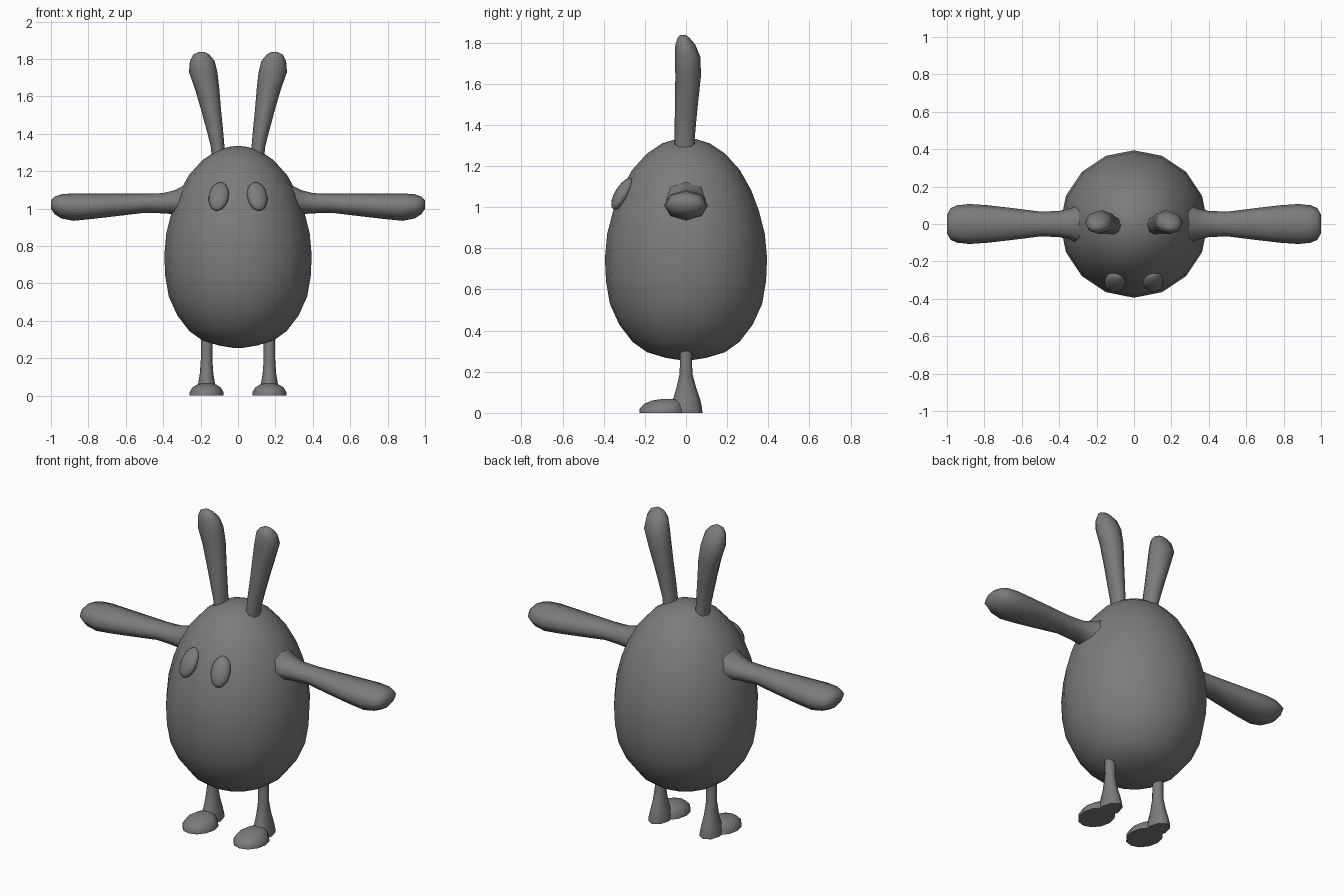
import bpy
import bmesh
from math import cos, sin, pi, radians
from mathutils import Vector, Matrix

cube = bpy.data.objects.get("Cube")
if cube:
    bpy.data.objects.remove(cube, do_unlink=True)

grey = bpy.data.materials.new("plain grey")
grey.use_nodes = True
tone = (0.2, 0.2, 0.2, 1)
grey.diffuse_color = tone
grey.node_tree.nodes["Principled BSDF"].inputs["Base Color"].default_value = tone


def finish(bm, name, angle):
    bmesh.ops.recalc_face_normals(bm, faces=bm.faces)
    mesh = bpy.data.meshes.new(name)
    bm.to_mesh(mesh)
    bm.free()
    mesh.materials.append(grey)
    obj = bpy.data.objects.new(name, mesh)
    bpy.context.collection.objects.link(obj)
    bpy.ops.object.select_all(action='DESELECT')
    obj.select_set(True)
    bpy.context.view_layer.objects.active = obj
    bpy.ops.object.shade_smooth_by_angle(angle=radians(angle))
    return obj


def loft(name, sections, u, v, sides=8, turn=0.0, angle=70):
    """Skin rings given as (centre, radius along u, radius along v)."""
    bm = bmesh.new()
    u, v = Vector(u), Vector(v)
    rings = []
    for centre, ru, rv in sections:
        ring = []
        for i in range(sides):
            a = 2 * pi * i / sides + turn
            ring.append(bm.verts.new(Vector(centre) + u * ru * cos(a) + v * rv * sin(a)))
        rings.append(ring)
    for low, high in zip(rings, rings[1:]):
        for i in range(sides):
            j = (i + 1) % sides
            bm.faces.new((low[i], low[j], high[j], high[i]))
    bm.faces.new(rings[0])
    bm.faces.new(rings[-1])
    return finish(bm, name, angle)


X, Y, Z = (1, 0, 0), (0, 1, 0), (0, 0, 1)

# Egg shaped body: height, radius
egg = [(.255, .02), (.268, .1), (.295, .19), (.345, .26), (.43, .325), (.53, .37),
       (.64, .389), (.75, .394), (.87, .383), (.98, .355), (1.08, .318), (1.18, .262),
       (1.26, .19), (1.31, .115), (1.33, .05), (1.335, .015)]
loft("body", [((0, 0, z), r, r) for z, r in egg], X, Y, sides=16)

# Arm: distance out, half depth, bottom, top
arm = [(.27, .12, .93, 1.135), (.335, .085, .97, 1.1), (.4, .07, .975, 1.083),
       (.5, .066, .978, 1.08), (.65, .085, .96, 1.08), (.78, .1, .945, 1.08),
       (.88, .107, .935, 1.082), (.945, .1, .948, 1.077), (.98, .085, .97, 1.065),
       (1.0, .05, 1.0, 1.045)]
# Ear: height, inner edge, outer edge, front, back
ear = [(1.27, .07, .14, -.055, .045), (1.33, .072, .145, -.055, .042),
       (1.42, .08, .168, -.055, .05), (1.52, .09, .195, -.053, .06),
       (1.64, .1, .23, -.052, .073), (1.73, .11, .262, -.054, .07),
       (1.79, .125, .257, -.052, .045), (1.825, .155, .238, -.04, .015),
       (1.837, .178, .212, -.026, -.002)]
# Leg: height, half width, front, back
leg = [(0, .055, -.08, .08), (.025, .055, -.08, .078), (.07, .044, -.062, .068),
       (.12, .036, -.047, .05), (.19, .031, -.031, .031), (.33, .03, -.028, .028)]
# Front of the foot: height, half width, front, back
foot = [(0, .092, -.226, .0), (.02, .09, -.225, -.005), (.045, .075, -.2, -.015),
        (.06, .05, -.165, -.03), (.067, .022, -.12, -.05)]

for side, s in (("left", 1), ("right", -1)):
    loft(side + "_arm", [((s * x, 0, (lo + hi) / 2), d, (hi - lo) / 2)
                         for x, d, lo, hi in arm], Y, Z)
    loft(side + "_ear", [((s * (a + b) / 2, (f + k) / 2, z), (b - a) / 2, (k - f) / 2)
                         for z, a, b, f, k in ear], X, Y)
    for part, rows, sides in (("leg", leg, 8), ("foot", foot, 12)):
        loft(side + "_" + part, [((s * .168, (f + k) / 2, z), w, (k - f) / 2)
                                 for z, w, f, k in rows], X, Y, sides=sides)

    # Flattened oval eye leaning back along the body
    bm = bmesh.new()
    bmesh.ops.create_uvsphere(bm, u_segments=16, v_segments=10, radius=1)
    bm.transform(Matrix.Translation((s * .103, -.31, 1.065))
                 @ Matrix.Rotation(s * radians(14), 4, 'Z')
                 @ Matrix.Rotation(radians(-31), 4, 'X')
                 @ Matrix.Diagonal((.055, .034, .087, 1)))
    finish(bm, side + "_eye", 70)
